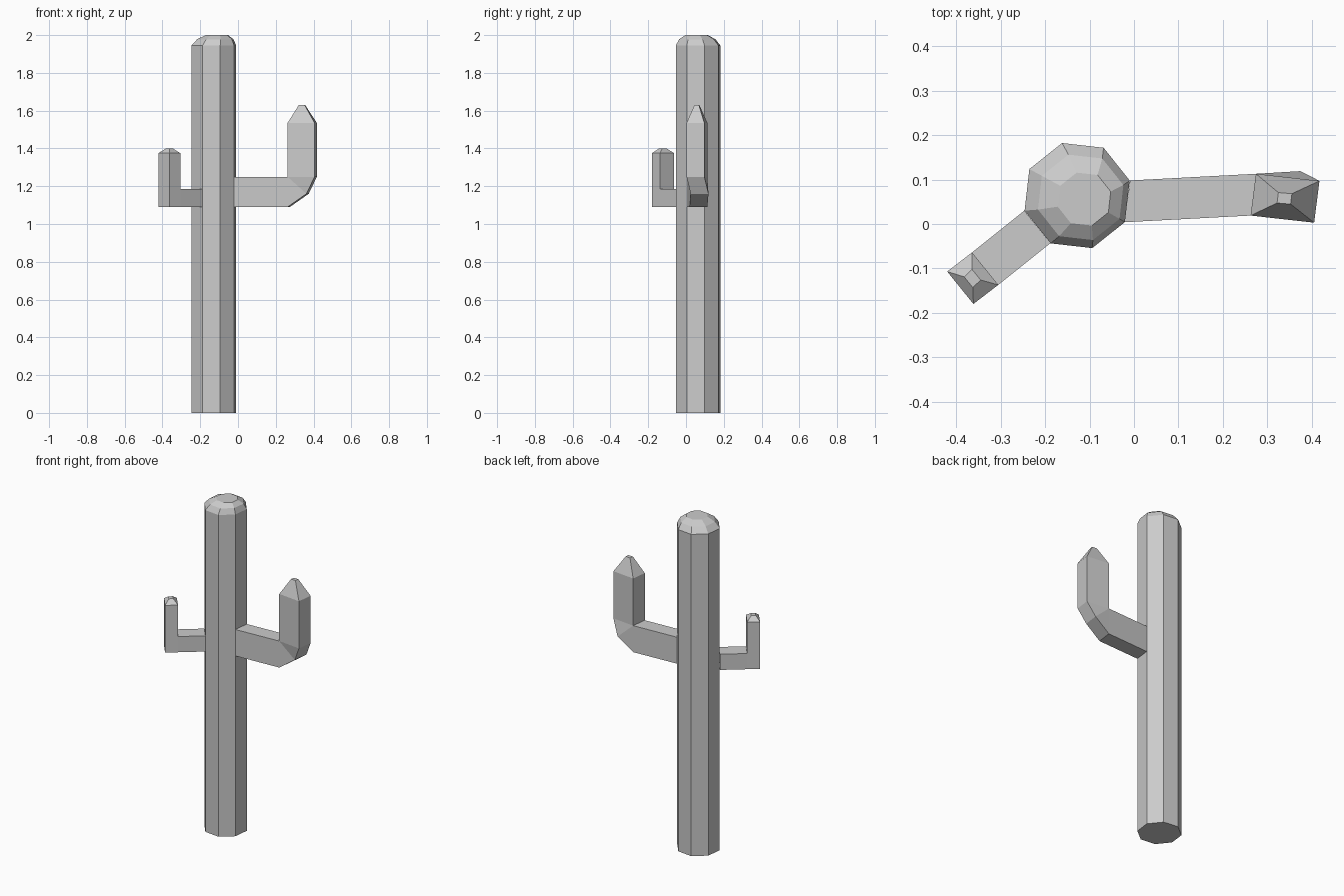
import bpy, bmesh, math
from mathutils import Vector

cube = bpy.data.objects.get("Cube")
if cube:
    bpy.data.objects.remove(cube)

grey = bpy.data.materials.new("stone grey")
grey.use_nodes = True
color = (0.6, 0.6, 0.6, 1)
grey.diffuse_color = color
grey.node_tree.nodes["Principled BSDF"].inputs["Base Color"].default_value = color


def loft(name, rings, cap_start):
    """Skin matching rings of points; repeated points collapse into corners."""
    bm = bmesh.new()
    loops = [[bm.verts.new(p) for p in ring] for ring in rings]
    for low, high in zip(loops, loops[1:]):
        n = len(low)
        for i in range(n):
            j = (i + 1) % n
            bm.faces.new((low[i], low[j], high[j], high[i]))
    bm.faces.new(loops[-1])
    if cap_start:
        bm.faces.new(loops[0][::-1])
    bmesh.ops.remove_doubles(bm, verts=bm.verts[:], dist=0.0005)
    bmesh.ops.recalc_face_normals(bm, faces=bm.faces[:])
    mesh = bpy.data.meshes.new(name)
    bm.to_mesh(mesh)
    bm.free()
    mesh.materials.append(grey)
    obj = bpy.data.objects.new(name, mesh)
    bpy.context.collection.objects.link(obj)
    return obj


def octagon(x, y, z, radius):
    angles = [math.radians(16 + 45 * i) for i in range(8)]
    return [(x + radius * math.cos(a), y + radius * math.sin(a), z) for a in angles]


def arm(name, across, stations):
    """Each station is an inner edge and outer edge centre, plus a width scale."""
    rings = []
    for inner, outer, scale in stations:
        half = Vector(across) * scale / 2
        a, b = Vector(inner), Vector(outer)
        rings.append([a + half, a - half, b - half, b + half])
    return loft(name, rings, False)


# Trunk with a rounded, slightly leaning crown
loft("trunk", [
    octagon(-0.128, 0.064, 0, 0.123),
    octagon(-0.128, 0.064, 1.945, 0.123),
    octagon(-0.12, 0.06, 1.978, 0.1),
    octagon(-0.112, 0.056, 2.0, 0.062),
], True)

# Large left arm: reaches out, bends around an angled elbow, ends in a blunt point
root, bend, elbow, outside = (-0.015, 0.051), (0.2685, 0.066), (0.3685, 0.072), (0.4115, 0.05)
arm("left_arm", (0.012, 0.094, 0), [
    ((*root, 1.25), (*root, 1.09), 1),
    ((*bend, 1.25), (*bend, 1.09), 1),
    ((*bend, 1.25), (*elbow, 1.16), 1),
    ((*bend, 1.25), (*outside, 1.25), 1),
    ((*bend, 1.535), (*outside, 1.535), 1),
    ((0.3235, 0.059, 1.63), (0.354, 0.0565, 1.63), 0.25),
])

# Small right arm: square elbow and a low tip
root, bend, outside = (-0.2175, -0.0065), (-0.335, -0.1005), (-0.391, -0.1435)
arm("right_arm", (-0.059, 0.073, 0), [
    ((*root, 1.185), (*root, 1.09), 1),
    ((*bend, 1.185), (*bend, 1.09), 1),
    ((*bend, 1.185), (*outside, 1.09), 1),
    ((*bend, 1.185), (*outside, 1.185), 1),
    ((*bend, 1.375), (*outside, 1.375), 1),
    ((-0.355, -0.114, 1.4), (-0.3725, -0.131, 1.4), 0.33),
])
